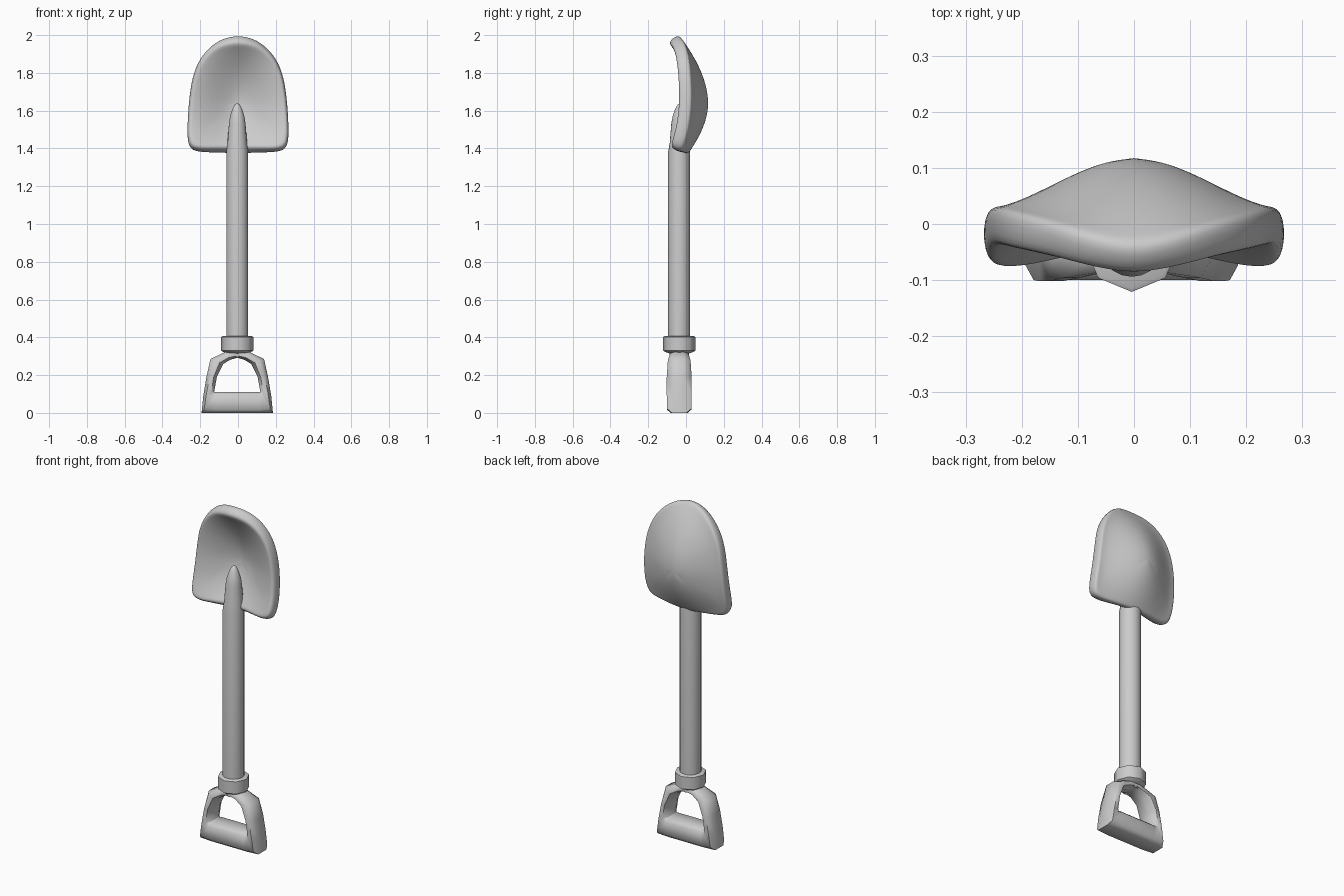
import bpy, bmesh, math
from mathutils import Vector

if "Cube" in bpy.data.objects:
    bpy.data.objects.remove(bpy.data.objects["Cube"])

AX, AY = -0.004, -0.036   # axis of shaft and handle


def finish(name, bm, angle=60):
    bmesh.ops.recalc_face_normals(bm, faces=bm.faces)
    me = bpy.data.meshes.new(name)
    bm.to_mesh(me)
    bm.free()
    ob = bpy.data.objects.new(name, me)
    bpy.context.collection.objects.link(ob)
    bpy.ops.object.select_all(action='DESELECT')
    ob.select_set(True)
    bpy.context.view_layer.objects.active = ob
    bpy.ops.object.shade_smooth_by_angle(angle=math.radians(angle))
    return ob


def bridge(bm, a, b):
    n = len(a)
    for i in range(n):
        bm.faces.new((a[i], a[(i + 1) % n], b[(i + 1) % n], b[i]))


def lathe(name, profile, sides, angle=60):
    """Turn a (radius, z, y shift) profile around the shaft axis."""
    bm = bmesh.new()
    rings = []
    for r, z, dy in profile:
        rings.append([bm.verts.new((AX + r * math.cos(2 * math.pi * i / sides),
                                    AY + dy + r * math.sin(2 * math.pi * i / sides), z))
                      for i in range(sides)])
    for a, b in zip(rings, rings[1:]):
        bridge(bm, a, b)
    bm.faces.new(rings[0])
    bm.faces.new(rings[-1])
    return finish(name, bm, angle)


# Shaft with tapered tip lying in the dish
lathe("shaft", [(.058, .36, 0), (.058, 1.385, 0), (.052, 1.43, .002), (.044, 1.53, .002),
                (.038, 1.57, .003), (.025, 1.61, .004), (.013, 1.632, .005),
                (.004, 1.640, .006)], 20)

# Eight-sided collar with a pinched neck below
lathe("collar", [(.05, .295, 0), (.052, .315, 0), (.074, .322, 0), (.085, .330, 0),
                 (.085, .402, 0), (.078, .406, 0)], 8, 50)

# D-shaped grip: outer x, z, inner x, z, half depth, chamfer (right half)
half = [(0, .335, 0, .292, .050, .45), (.065, .322, .040, .280, .050, .45),
        (.142, .285, .075, .258, .060, .45), (.163, .19, .108, .19, .066, .4),
        (.180, .09, .122, .112, .066, .45), (.189, 0, .118, .110, .064, .6),
        (.12, 0, .110, .110, .064, .7), (0, 0, 0, .110, .064, .7)]
left = [(-a, b, -c, d, e, f) for a, b, c, d, e, f in half[-2:0:-1]]
bm = bmesh.new()
rings = []
for ox, oz, ix, iz, d, k in half + left:
    o, i = Vector((ox, oz)), Vector((ix, iz))
    ring = []
    for a, b in ((1, k), (k, 1), (-k, 1), (-1, k), (-1, -k), (-k, -1), (k, -1), (1, -k)):
        p = (o + i) / 2 + (o - i) / 2 * a
        ring.append(bm.verts.new((AX + p.x, AY + b * d, p.y)))
    rings.append(ring)
for n in range(len(rings)):
    bridge(bm, rings[n], rings[(n + 1) % len(rings)])
finish("grip", bm, 65)

# Dished blade: outline x, z with the y of the side rim
rim = [(0, 1.988, -.072), (.06, 1.980, -.060), (.11, 1.962, -.045), (.16, 1.925, -.028),
       (.207, 1.868, -.016), (.243, 1.78, -.007), (.261, 1.65, -.002), (.269, 1.52, -.016),
       (.268, 1.44, -.038), (.252, 1.397, -.052), (.205, 1.386, -.054)]
CZ, DEEP = 1.64, .085


def dish(x, z):
    """Depth: a curved centre line easing into the rim on both sides."""
    up = z > CZ
    r = min(1, abs(z - CZ) / (.348 if up else .256))
    mid = DEEP + ((-.072 if up else -.020) - DEEP) * r ** 1.85
    w, e = .255, -.054
    for (x0, z0, y0), (x1, z1, y1) in zip(rim, rim[1:]):
        if z1 <= z <= z0:
            f = (z0 - z) / (z0 - z1)
            w, e = x0 + (x1 - x0) * f, y0 + (y1 - y0) * f
    if z < 1.44:
        w = .268
    t = min(1, abs(x) / max(w, .001))
    return mid + (e - mid) * t * t * (3 - 2 * t)


outline = [(x, z) for x, z, y in rim] + [(.15, 1.385), (.08, 1.385), (0, 1.385)]
outline += [(-x, z) for x, z in outline[-2:0:-1]]
bm = bmesh.new()
rings = []
for r in (.2, .4, .6, .78, .91, 1):
    ring = []
    for x, z in outline:
        px, pz = x * r, CZ + (z - CZ) * r
        ring.append(bm.verts.new((px, dish(px, pz), pz)))
    rings.append(ring)
for a, b in zip(rings, rings[1:]):
    bridge(bm, a, b)
mid = bm.verts.new((0, DEEP, CZ))
for n in range(len(outline)):
    bm.faces.new((mid, rings[0][n], rings[0][(n + 1) % len(outline)]))
blade = finish("blade", bm, 180)
sol = blade.modifiers.new("thickness", 'SOLIDIFY')
sol.thickness = .068
sol.offset = 0
sub = blade.modifiers.new("round", 'SUBSURF')
sub.levels = sub.render_levels = 2
